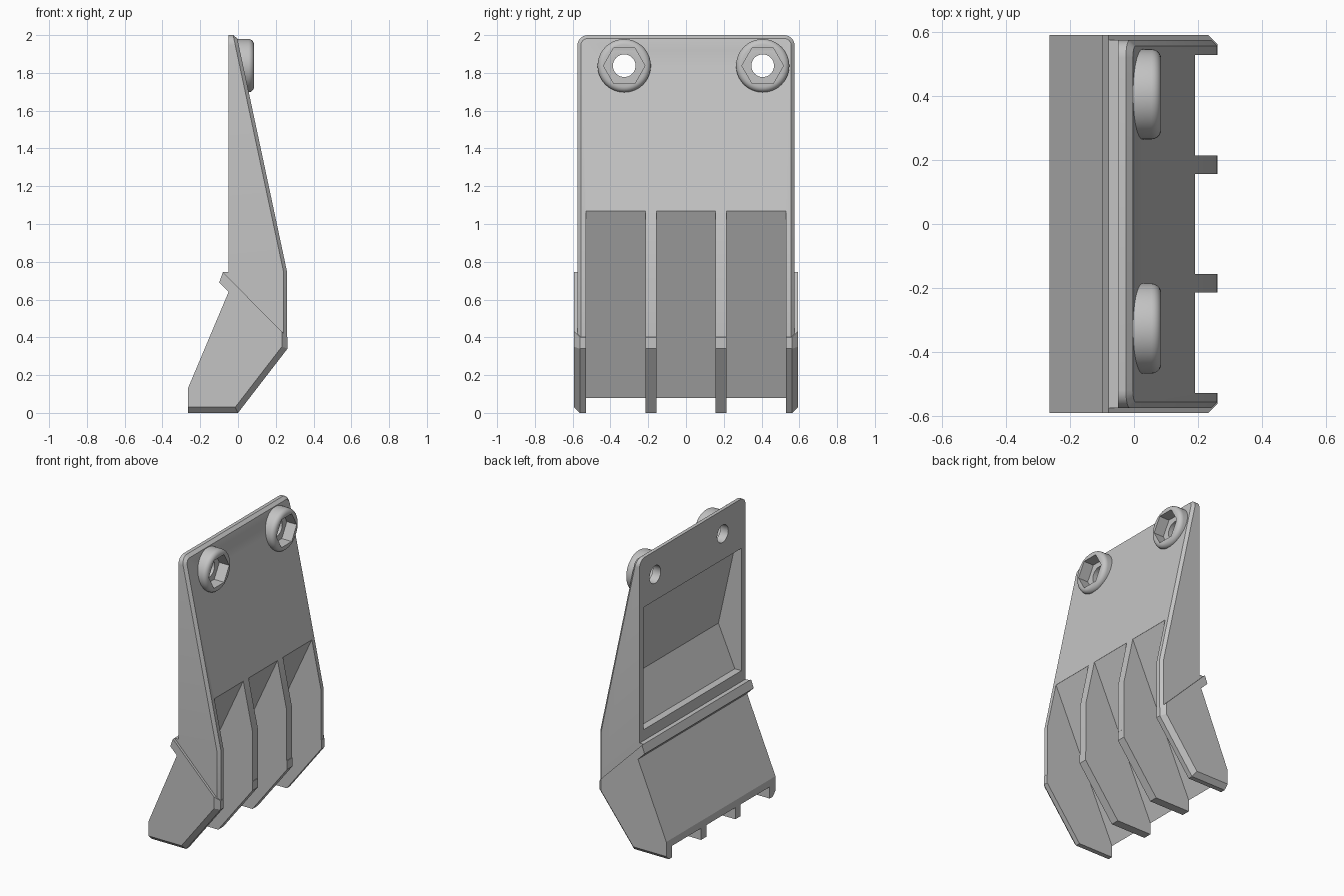
import bpy, bmesh, math
from mathutils import Vector, Matrix

if "Cube" in bpy.data.objects:
    bpy.data.objects.remove(bpy.data.objects["Cube"], do_unlink=True)

steel = bpy.data.materials.new("grey_steel")
steel.use_nodes = True
GREY = (0.55, 0.55, 0.55, 1)
steel.diffuse_color = GREY
steel.node_tree.nodes["Principled BSDF"].inputs["Base Color"].default_value = GREY


def make_object(name, bm):
    bmesh.ops.recalc_face_normals(bm, faces=bm.faces)
    mesh = bpy.data.meshes.new(name)
    bm.to_mesh(mesh)
    bm.free()
    mesh.materials.append(steel)
    obj = bpy.data.objects.new(name, mesh)
    bpy.context.scene.collection.objects.link(obj)
    return obj


def extrude_profile(points, start, end):
    """Closed outline swept along a straight offset, as a bmesh."""
    bm = bmesh.new()
    face = bm.faces.new([bm.verts.new(Vector(p) + Vector(start)) for p in points])
    result = bmesh.ops.extrude_face_region(bm, geom=[face])
    verts = [v for v in result["geom"] if isinstance(v, bmesh.types.BMVert)]
    bmesh.ops.translate(bm, verts=verts, vec=Vector(end) - Vector(start))
    bmesh.ops.recalc_face_normals(bm, faces=bm.faces)
    return bm


def side_prism(profile, y0, y1):
    return extrude_profile([(x, 0, z) for x, z in profile], (0, y0, 0), (0, y1, 0))


def x_cylinder(y, z, radius, x0, x1, sides):
    ring = [(0, y + radius * math.cos(math.tau * i / sides),
             z + radius * math.sin(math.tau * i / sides)) for i in range(sides)]
    return extrude_profile(ring, (x0, 0, 0), (x1, 0, 0))


def chamfer(bm, test, width, segments=1):
    edges = [e for e in bm.edges if len(e.link_faces) == 2 and test(e)]
    bmesh.ops.bevel(bm, geom=edges, offset=width, segments=segments,
                    profile=0.5, affect='EDGES')


def cut(obj, cutters):
    for cutter in cutters:
        mod = obj.modifiers.new("cut", 'BOOLEAN')
        mod.operation = 'DIFFERENCE'
        mod.solver = 'EXACT'
        mod.object = cutter
    deps = bpy.context.evaluated_depsgraph_get()
    mesh = bpy.data.meshes.new_from_object(obj.evaluated_get(deps))
    obj.modifiers.clear()
    obj.data = mesh


def smooth(obj):
    bpy.ops.object.select_all(action='DESELECT')
    obj.select_set(True)
    bpy.context.view_layer.objects.active = obj
    bpy.ops.object.shade_smooth_by_angle(angle=math.radians(32))


# Upper housing: rounded plate trimmed to a wedge
HALF, CORNER = 0.575, 0.055
outline = [(0, -HALF, 0.3), (0, HALF, 0.3)]
for side, first in ((1, 0), (-1, 90)):
    for i in range(7):
        a = math.radians(first + i * 15)
        outline.append((0, side * (HALF - CORNER) + CORNER * math.cos(a),
                        2 - CORNER + CORNER * math.sin(a)))
bm = extrude_profile(outline, (-0.05, 0, 0), (0.4, 0, 0))
for point, normal in (((0.26, 0, 0.745), (1.22, 0, 0.26)),
                      ((0.26, 0, 0.745), (1, 0, 0)),
                      ((0.26, 0, 0.40), (-0.345, 0, -0.34))):
    bmesh.ops.bisect_plane(bm, geom=bm.verts[:] + bm.edges[:] + bm.faces[:],
                           plane_co=point, plane_no=Vector(normal).normalized(),
                           clear_outer=True)
    bmesh.ops.holes_fill(bm, edges=[e for e in bm.edges if e.is_boundary])
bmesh.ops.recalc_face_normals(bm, faces=bm.faces)


def front_rim(edge):
    front = [f.normal.x > 0.5 for f in edge.link_faces]
    rim = [abs(f.normal.x) < 0.2 and f.normal.z > -0.1 for f in edge.link_faces]
    return (front[0] and rim[1]) or (front[1] and rim[0])


chamfer(bm, front_rim, 0.018)
housing = make_object("upper_housing", bm)

# Lower blade: wider cheeks, ribs and the lip across the back
blade_profile = [(-0.265, 0), (0, 0), (0.262, 0.34), (0.262, 0.40),
                 (-0.08, 0.745), (-0.10, 0.69), (-0.05, 0.64), (-0.265, 0.13)]
bm = side_prism(blade_profile, -0.592, 0.592)


def blade_rim(edge):
    caps = [abs(f.normal.y) > 0.9 for f in edge.link_faces]
    if caps[0] == caps[1]:
        return False
    other = edge.link_faces[1 if caps[0] else 0].normal
    return other.z < -0.9 or (other.x > 0.5 and other.z < 0.1)


chamfer(bm, blade_rim, 0.03)
blade = make_object("lower_blade", bm)

# Small bridge between the lip and the flat back
make_object("lip_bridge", side_prism([(-0.08, 0.745), (-0.04, 0.705), (-0.04, 0.745)],
                                     -0.575, 0.575))

# Pockets between the ribs, and the hollow in the back
pocket_profile = [(0.19, 1.07), (-0.265, 0.08), (-0.4, 0.08), (-0.4, -0.1),
                  (0.5, -0.1), (0.5, 1.07)]
pockets = [make_object("pocket_cutter", side_prism(pocket_profile, c - 0.157, c + 0.157))
           for c in (-0.372, 0, 0.372)]
hollow = make_object("hollow_cutter", side_prism(
    [(-0.1, 0.82), (0, 0.82), (0.125, 1.1), (0, 1.66), (-0.1, 1.66)], -0.53, 0.53))
cut(blade, pockets)

# Bolt bosses with hexagon sockets and through holes
BOLT_Z = 1.838
bolt_cutters = []
for name, y in (("right", -0.327), ("left", 0.406)):
    hexagon = make_object("socket_cutter", x_cylinder(y, BOLT_Z, 0.11, 0.01, 0.3, 6))
    hole = make_object("hole_cutter", x_cylinder(y, BOLT_Z, 0.06, -0.3, 0.3, 32))
    bm = x_cylinder(y, BOLT_Z, 0.141, -0.01, 0.085, 48)
    chamfer(bm, lambda e: all(v.co.x > 0.08 for v in e.verts), 0.03, 5)
    boss = make_object(name + "_bolt_boss", bm)
    cut(boss, [hexagon, hole])
    smooth(boss)
    bolt_cutters += [hexagon, hole]

cut(housing, pockets + [hollow] + bolt_cutters)
smooth(housing)

for cutter in pockets + [hollow] + bolt_cutters:
    bpy.data.objects.remove(cutter, do_unlink=True)
